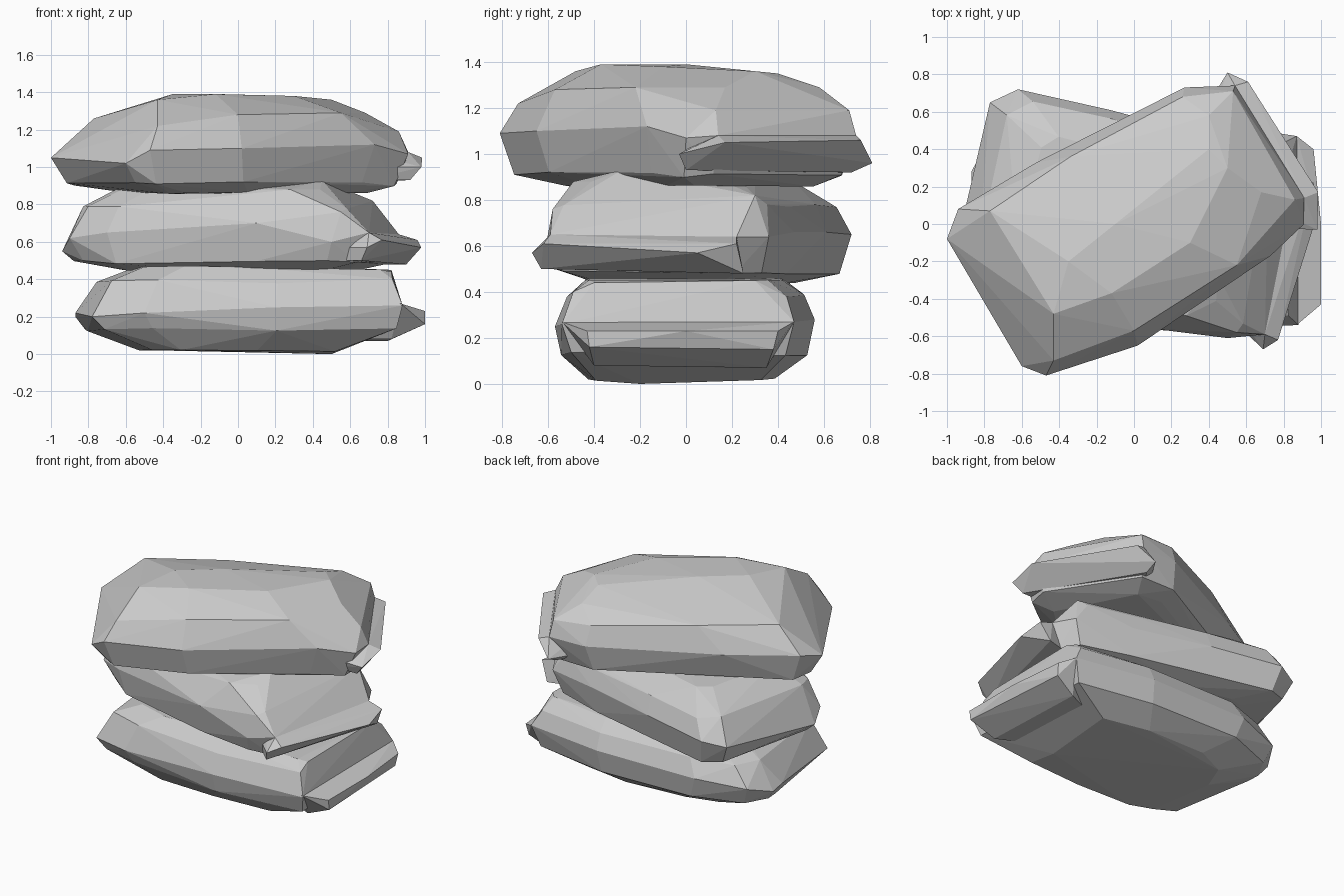
import bpy, bmesh, random
from math import radians
from mathutils import Vector, Matrix

if "Cube" in bpy.data.objects:
    bpy.data.objects.remove(bpy.data.objects["Cube"])

random.seed(4)


def hull(name, points):
    """Wrap points in a convex faceted skin, merging nearly flat facets."""
    bm = bmesh.new()
    for p in points:
        bm.verts.new(p)
    res = bmesh.ops.convex_hull(bm, input=bm.verts[:])
    loose = {g for g in res['geom_interior'] + res['geom_unused']
             if isinstance(g, bmesh.types.BMVert)}
    bmesh.ops.delete(bm, geom=list(loose), context='VERTS')
    bmesh.ops.dissolve_limit(bm, angle_limit=radians(2),
                             verts=bm.verts[:], edges=bm.edges[:])
    bmesh.ops.recalc_face_normals(bm, faces=bm.faces[:])
    mesh = bpy.data.meshes.new(name)
    bm.to_mesh(mesh)
    bm.free()
    obj = bpy.data.objects.new(name, mesh)
    bpy.context.collection.objects.link(obj)
    return obj


def rock(name, angle, rim, rings, crest, ledge):
    """Stone body from a rim outline, scaled rings and crest points, joined to an end ledge.
    rings: (z, scale along the stone, scale across it, shift x, shift y)"""
    turn = Matrix.Rotation(radians(angle), 3, 'Z')
    pts = list(rim) + list(crest)
    for z, along, across, dx, dy in rings:
        for x, y, _ in rim:
            q = turn.transposed() @ Vector((x, y, 0))
            q = turn @ Vector((q.x * along, q.y * across, 0))
            j = [random.uniform(-.012, .012) for _ in range(3)]
            pts.append((q.x + dx + j[0], q.y + dy + j[1], z + j[2]))
    body = hull(name, pts)
    # Ledge: its outer points plus a copy pulled into the body
    inner = [(x * .75, y * .75, z) for x, y, z in ledge]
    lip = hull(name + "_ledge", list(ledge) + inner)
    mod = body.modifiers.new("join", 'BOOLEAN')
    mod.operation, mod.solver, mod.object = 'UNION', 'EXACT', lip
    deps = bpy.context.evaluated_depsgraph_get()
    joined = bpy.data.meshes.new_from_object(body.evaluated_get(deps))
    body.modifiers.clear()
    body.data = joined
    bpy.data.objects.remove(lip)


# Bottom stone, nearly square to the front
rock("bottom_stone", -5,
     [(-.87, .28, .2), (-.78, .44, .25), (-.45, .55, .28), (.3, .56, .28),
      (.87, .47, .27), (.88, -.54, .26), (.2, -.57, .25), (-.5, -.54, .22),
      (-.78, -.45, .2), (-.87, .18, .22)],
     [(.13, .94, .94, .01, 0), (.025, .6, .72, 0, -.02),
      (.39, .9, .93, .03, 0), (.46, .76, .76, .1, 0)],
     [(.5, -.2, 0), (.82, -.4, .44), (.82, .3, .45)],
     [(.87, -.54, .27), (.87, .47, .27), (1, -.43, .23), (1, 0, .23),
      (.96, .4, .23), (1, -.42, .16), (.95, .38, .15), (.82, -.4, .08),
      (.8, .35, .07)])

# Middle stone, swung clockwise
rock("middle_stone", -18,
     [(-.62, .72, .65), (-.13, .61, .66), (.4, .47, .66), (.78, .36, .64),
      (.86, .22, .64), (.7, -.59, .65), (.5, -.61, .6), (.1, -.56, .7),
      (-.7, -.32, .65), (-.9, -.2, .62), (-.94, -.08, .55), (-.77, .65, .62)],
     [(.49, .93, .93, 0, 0), (.445, .66, .65, 0, 0),
      (.78, .87, .93, -.01, 0), (.89, .64, .68, -.01, -.02)],
     [(.28, -.49, .88), (.45, -.28, .93), (.55, -.58, .76), (.72, .3, .82)],
     [(.7, -.59, .65), (.86, .22, .64), (.77, -.62, .61), (.96, .22, .61),
      (.98, .05, .57), (.69, -.67, .57), (.66, -.63, .5), (.9, .25, .48)])

# Top stone, swung counter-clockwise; its crest tilts down to the back left
rock("top_stone", 30,
     [(-1, -.08, 1.05), (-.94, .08, 1.09), (-.52, .33, 1.08), (.27, .73, 1.08),
      (.54, .74, 1.08), (.91, .14, 1.08), (.91, 0, 1.07), (.73, -.17, 1.12),
      (.02, -.65, 1.1), (-.47, -.81, 1.09), (-.6, -.76, 1.02)],
     [(.91, .92, .93, 0, 0), (.865, .7, .7, .05, .04)],
     [(-.43, -.48, 1.36), (-.43, -.73, 1.22), (-.12, -.37, 1.39),
      (-.35, -.2, 1.39), (-.1, 0, 1.39), (.3, -.1, 1.38), (.5, .3, 1.36),
      (.4, .4, 1.35), (.4, .58, 1.29), (.53, .71, 1.19), (.68, .17, 1.29),
      (.86, .13, 1.19), (-.77, .07, 1.26), (0, -.57, 1.28),
      (.55, -.22, 1.29), (-.34, .36, 1.25), (.26, .68, 1.21)],
     [(.54, .74, 1.08), (.91, .14, 1.08), (.5, .81, .96), (.61, .76, 1.06),
      (.985, .17, 1.05), (.98, -.03, 1.0), (.5, .72, .92), (.92, 0, .93)])

# Stand the stack on the ground
low = min(v.co.z for o in bpy.data.objects for v in o.data.vertices)
for o in bpy.data.objects:
    for v in o.data.vertices:
        v.co.z -= low
